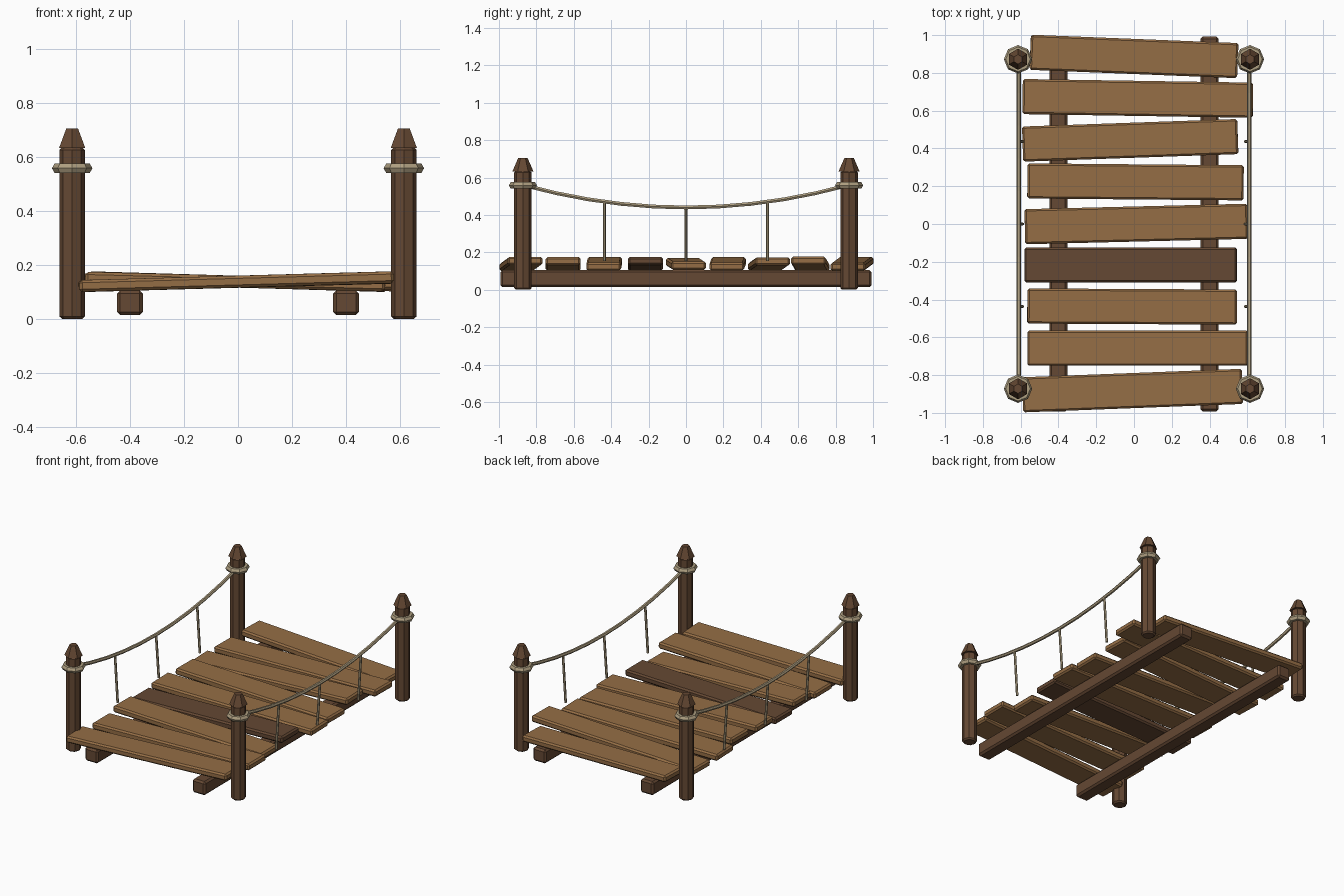
import bpy
from math import radians, pi

if "Cube" in bpy.data.objects:
    bpy.data.objects.remove(bpy.data.objects["Cube"])


def material(name, rgb):
    m = bpy.data.materials.new(name)
    m.diffuse_color = (*rgb, 1)
    m.use_nodes = True
    m.node_tree.nodes["Principled BSDF"].inputs["Base Color"].default_value = m.diffuse_color
    return m


PLANK = material("plank_wood", (0.30, 0.155, 0.06))
DARK = material("dark_wood", (0.13, 0.065, 0.033))
ROPE = material("rope", (0.43, 0.35, 0.22))


def finish(name, mat, bevel=0.0):
    o = bpy.context.object
    o.name = name
    o.data.materials.append(mat)
    if bevel:
        b = o.modifiers.new("chamfer", 'BEVEL')
        b.width = bevel
        b.segments = 1
        b.limit_method = 'ANGLE'
        b.angle_limit = radians(60)
    return o


def box(name, loc, size, mat, rot=(0, 0, 0), bevel=0.01):
    bpy.ops.mesh.primitive_cube_add(size=1, location=loc, rotation=rot)
    bpy.context.object.scale = size
    bpy.ops.object.transform_apply(location=False, rotation=False, scale=True)
    return finish(name, mat, bevel)


def rope(name, points, radius):
    c = bpy.data.curves.new(name, 'CURVE')
    c.dimensions = '3D'
    c.bevel_depth = radius
    c.bevel_resolution = 1
    c.use_fill_caps = True
    s = c.splines.new('POLY')
    s.use_smooth = False
    s.points.add(len(points) - 1)
    for p, co in zip(s.points, points):
        p.co = (*co, 1)
    o = bpy.data.objects.new(name, c)
    bpy.context.collection.objects.link(o)
    c.materials.append(ROPE)


def sag(y):
    return 0.44 + 0.12 * (y / 0.87) ** 2


# Deck planks: centre x, centre y, length, yaw degrees, tilt degrees (+ = right end high)
planks = [
    (0.000, 0.887, 1.10, -2.3, -1.7),
    (0.020, 0.665, 1.22, -0.9, 1.6),
    (-0.020, 0.443, 1.14, 2.0, 1.4),
    (0.008, 0.223, 1.145, -0.5, -1.4),
    (0.012, 0.000, 1.18, 1.4, -0.9),
    (-0.018, -0.217, 1.125, 0.0, 1.6),
    (-0.010, -0.437, 1.11, -0.3, -1.5),
    (0.020, -0.657, 1.17, 0.0, 1.5),
    (-0.008, -0.882, 1.165, 2.2, 1.6),
]
for i, (x, y, length, yaw, tilt) in enumerate(planks):
    box(f"plank_{i + 1}", (x, y, 0.138), (length, 0.186, 0.044),
        DARK if i == 5 else PLANK, (0, radians(-tilt), radians(yaw)))

for side, sx in (("left", -1), ("right", 1)):
    # Support beam under the deck
    box(f"{side}_beam", (sx * 0.40, 0, 0.06), (0.096, 1.985, 0.092), DARK, bevel=0.012)

    px = sx * 0.614
    for end, sy in (("front", -1), ("back", 1)):
        py = sy * 0.872
        # Octagonal post
        bpy.ops.mesh.primitive_cylinder_add(vertices=8, radius=0.047, depth=0.635,
                                            location=(px, py, 0.3175))
        finish(f"{end}_{side}_post", DARK, 0.009)
        # Tapered six-sided cap
        bpy.ops.mesh.primitive_cone_add(vertices=6, radius1=0.056, radius2=0.025,
                                        depth=0.072, location=(px, py, 0.669))
        finish(f"{end}_{side}_post_cap", DARK)
        # Rope loop around the post
        bpy.ops.mesh.primitive_torus_add(major_segments=8, minor_segments=6,
                                         major_radius=0.055, minor_radius=0.02,
                                         location=(px, py, 0.558))
        finish(f"{end}_{side}_rope_loop", ROPE)

    # Sagging handrail rope
    ys = [-0.87 + 1.74 * k / 10 for k in range(11)]
    rope(f"{side}_handrail_rope", [(sx * 0.61, y, sag(y)) for y in ys], 0.0115)
    # Hanging cords
    for k, y in enumerate((-0.437, 0, 0.437)):
        rope(f"{side}_cord_{k + 1}",
             [(sx * 0.61, y, sag(y)), (sx * 0.59, y, 0.155)], 0.008)
